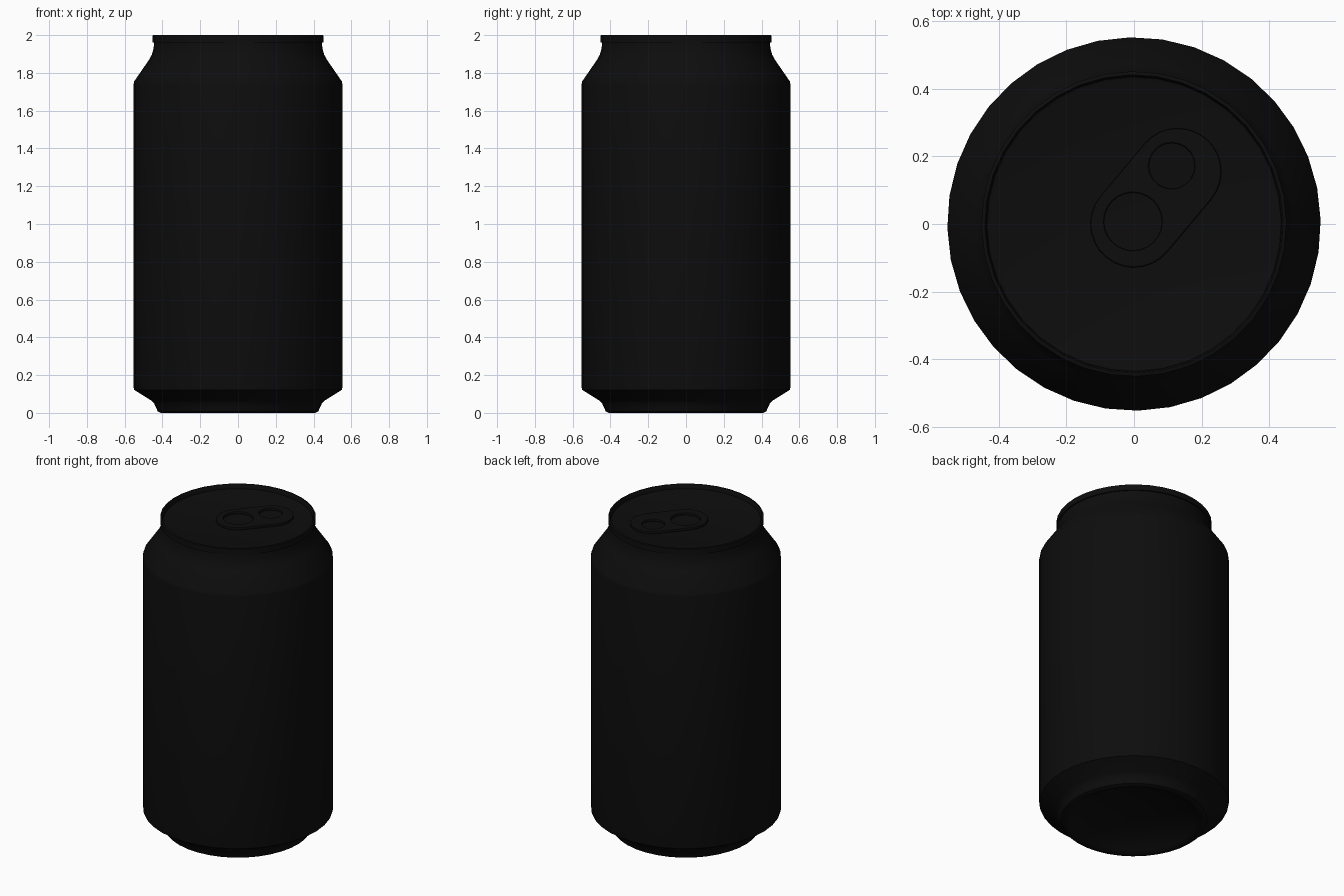
import bpy, bmesh, math
from mathutils import Vector

if "Cube" in bpy.data.objects:
    bpy.data.objects.remove(bpy.data.objects["Cube"])

black = bpy.data.materials.new("near_black")
black.diffuse_color = (0.004, 0.004, 0.004, 1)
black.use_nodes = True
black.node_tree.nodes["Principled BSDF"].inputs["Base Color"].default_value = black.diffuse_color
SIDES = 36


def finish(ob, angle):
    ob.data.materials.clear()
    ob.data.materials.append(black)
    bpy.ops.object.select_all(action='DESELECT')
    ob.select_set(True)
    bpy.context.view_layer.objects.active = ob
    bpy.ops.object.shade_smooth_by_angle(angle=math.radians(angle))


def lathe(name, profile, angle=35):
    """Spin an (r, z) profile about z; r = 0 ends close at a pole."""
    bm = bmesh.new()
    rings = []
    for r, z in profile:
        n = 1 if r == 0 else SIDES
        ring = []
        for i in range(n):
            a = math.radians(1.2) + 2 * math.pi * i / SIDES
            ring.append(bm.verts.new((r * math.cos(a), r * math.sin(a), z)))
        rings.append(ring)
    for lo, hi in zip(rings, rings[1:]):
        for i in range(SIDES):
            j = (i + 1) % SIDES
            quad = [lo[i % len(lo)], lo[j % len(lo)], hi[j % len(hi)], hi[i % len(hi)]]
            bm.faces.new(list(dict.fromkeys(quad)))
    bmesh.ops.recalc_face_normals(bm, faces=bm.faces)
    me = bpy.data.meshes.new(name)
    bm.to_mesh(me)
    bm.free()
    ob = bpy.data.objects.new(name, me)
    bpy.context.collection.objects.link(ob)
    finish(ob, angle)
    return ob


# can shell: domed base, foot, wall, neck, rolled rim and recessed lid
lathe("can_body", [
    (0, 0.10), (0.12, 0.093), (0.24, 0.07), (0.33, 0.04), (0.37, 0.015), (0.39, 0.002),
    (0.41, 0.0), (0.425, 0.008), (0.435, 0.03), (0.445, 0.052), (0.462, 0.067),
    (0.55, 0.122), (0.553, 0.135), (0.553, 1.74), (0.55, 1.755),
    (0.472, 1.868), (0.456, 1.897), (0.447, 1.93), (0.444, 1.962),
    (0.452, 1.962), (0.452, 1.998), (0.449, 2.0), (0.442, 2.0), (0.438, 1.994),
    (0.436, 1.972), (0.425, 1.968), (0, 1.968)])

# pull tab: rounded bar with two holes
axis = Vector((math.cos(math.radians(50)), math.sin(math.radians(50))))
far = axis * 0.202


def arc(c, r, start, sweep, n):
    return [(c[0] + r * math.cos(math.radians(start + sweep * i / n)),
             c[1] + r * math.sin(math.radians(start + sweep * i / n))) for i in range(n + 1)]


outlines = [
    arc((0, 0), 0.124, 140, 180, 14) + arc(far, 0.124, -40, 180, 14),
    arc((-0.003, 0.007), 0.091, 0, 360, 24)[:-1],
    arc((0.112, 0.172), 0.073, 0, 360, 20)[:-1],
]
cu = bpy.data.curves.new("pull_tab", 'CURVE')
cu.dimensions = '2D'
cu.fill_mode = 'BOTH'
cu.extrude = 0.004
cu.bevel_depth = 0.005
cu.bevel_resolution = 1
for pts in outlines:
    sp = cu.splines.new('POLY')
    sp.points.add(len(pts) - 1)
    for p, (x, y) in zip(sp.points, pts):
        p.co = (x, y, 0, 1)
    sp.use_cyclic_u = True
tab = bpy.data.objects.new("pull_tab", cu)
tab.location.z = 1.977
bpy.context.collection.objects.link(tab)
bpy.ops.object.select_all(action='DESELECT')
tab.select_set(True)
bpy.context.view_layer.objects.active = tab
bpy.ops.object.convert(target='MESH')
finish(bpy.context.view_layer.objects.active, 35)
